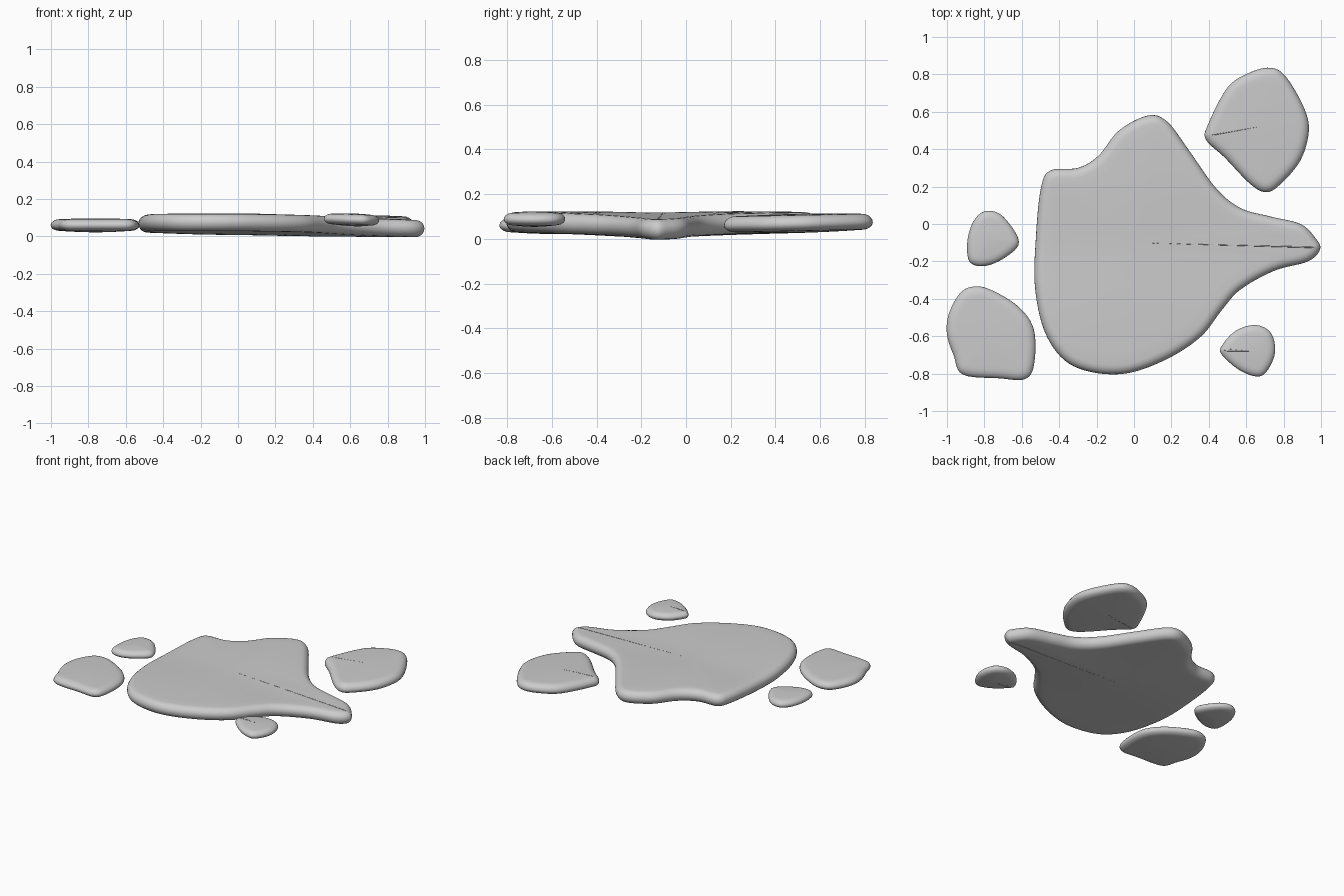
import bpy
import bmesh
import math
from mathutils import Vector

cube = bpy.data.objects.get("Cube")
if cube:
    bpy.data.objects.remove(cube, do_unlink=True)

grey = bpy.data.materials.new("light_grey")
grey.use_nodes = True
colour = (0.6, 0.6, 0.6, 1)
grey.diffuse_color = colour
grey.node_tree.nodes["Principled BSDF"].inputs["Base Color"].default_value = colour


def smooth_outline(points, steps=6):
    """Closed spline through the control points."""
    pts = [Vector(p) for p in points]
    n = len(pts)
    out = []
    for i in range(n):
        a, b, c, d = (pts[(i + k) % n] for k in (-1, 0, 1, 2))
        for s in range(steps):
            t = s / steps
            out.append(0.5 * (2 * b + (c - a) * t + (2 * a - 5 * b + 4 * c - d) * t ** 2
                              + (3 * b - a - 3 * c + d) * t ** 3))
    return out


def half_profile(edge, shoulder):
    """Rounded rim, then an almost flat face: (inset, pull to centre, height)."""
    rows = []
    for k in range(1, 6):
        a = k / 5 * math.pi / 2
        rows.append((edge * (1 - math.cos(a)), 0, shoulder * math.sin(a)))
    for t in (0.1, 0.25, 0.45, 0.65, 0.85):
        rows.append((edge, t, shoulder + (1 - shoulder) * math.sin(t * math.pi / 2)))
    return rows


def puddle(name, points, centre, mid_height, top, bottom, edge):
    """Flat blob with a rounded rim; points run clockwise from above."""
    outline = smooth_outline(points)
    n = len(outline)
    centre = Vector(centre)
    inward = []
    for i in range(n):
        d = outline[(i + 1) % n] - outline[i - 1]
        inward.append(Vector((d.y, -d.x)).normalized())

    bm = bmesh.new()

    def ring(inset, pull, dz):
        verts = []
        for p, q in zip(outline, inward):
            v = (p + q * inset).lerp(centre, pull)
            verts.append(bm.verts.new((v.x, v.y, mid_height(v.x, v.y) + dz)))
        return verts

    rim = ring(0, 0, 0)
    for depth, shoulder in ((top, 0.88), (-bottom, 0.8)):
        last = rim
        for inset, pull, h in half_profile(edge, shoulder):
            new = ring(inset, pull, h * depth)
            for i in range(n):
                j = (i + 1) % n
                bm.faces.new((last[i], last[j], new[j], new[i]))
            last = new
        tip = bm.verts.new((centre.x, centre.y, mid_height(*centre) + depth))
        for i in range(n):
            bm.faces.new((last[i], last[(i + 1) % n], tip))
    bmesh.ops.recalc_face_normals(bm, faces=bm.faces[:])
    for f in bm.faces:
        f.smooth = True
    mesh = bpy.data.meshes.new(name)
    bm.to_mesh(mesh)
    bm.free()
    mesh.materials.append(grey)
    obj = bpy.data.objects.new(name, mesh)
    bpy.context.collection.objects.link(obj)
    return obj


def main_height(x, y):
    # Gentle sag across the middle, dipping along the pointed arm
    sag = 0.018 * math.exp(-((y + 0.13) / 0.25) ** 2)
    return 0.077 - sag * (0.5 + 0.5 * max(x, 0)) - 0.016 * max(x, 0)


# Large central puddle with a long arm
puddle("main_puddle", [
    (.075, .58), (.18, .545), (.3, .385), (.44, .19), (.57, .085), (.73, .04),
    (.89, 0), (.97, -.075), (.995, -.135), (.93, -.2), (.75, -.25), (.57, -.35),
    (.47, -.46), (.36, -.6), (.19, -.715), (-.02, -.795), (-.21, -.795),
    (-.37, -.73), (-.48, -.57), (-.53, -.33), (-.525, -.08), (-.5, .18),
    (-.45, .285), (-.3, .3), (-.19, .365), (-.08, .5)],
    (0, -.1), main_height, .05, .06, .05)

# Detached splashes around it
puddle("back_left_splash", [
    (.73, .835), (.81, .79), (.905, .63), (.935, .5), (.89, .34), (.78, .21),
    (.705, .17), (.62, .215), (.485, .355), (.385, .45), (.395, .53), (.5, .73),
    (.62, .81)],
    (.67, .52), lambda x, y: .067 + .02 * (y - .5), .045, .04, .05)

puddle("front_left_splash", [
    (.65, -.54), (.73, -.58), (.755, -.675), (.725, -.765), (.67, -.815),
    (.57, -.785), (.47, -.7), (.47, -.65), (.545, -.57)],
    (.63, -.68), lambda x, y: .09 - .03 * (x - .6), .033, .035, .045)

puddle("front_right_splash", [
    (-.86, -.335), (-.77, -.35), (-.62, -.44), (-.535, -.565), (-.535, -.755),
    (-.585, -.83), (-.72, -.825), (-.915, -.805), (-.965, -.7), (-1, -.59),
    (-.99, -.48), (-.93, -.37)],
    (-.76, -.6), lambda x, y: .06, .037, .038, .05)

puddle("back_right_splash", [
    (-.79, .07), (-.7, .04), (-.615, -.095), (-.69, -.18), (-.8, -.225),
    (-.88, -.2), (-.89, -.085), (-.855, .02)],
    (-.77, -.08), lambda x, y: .06, .035, .032, .045)
